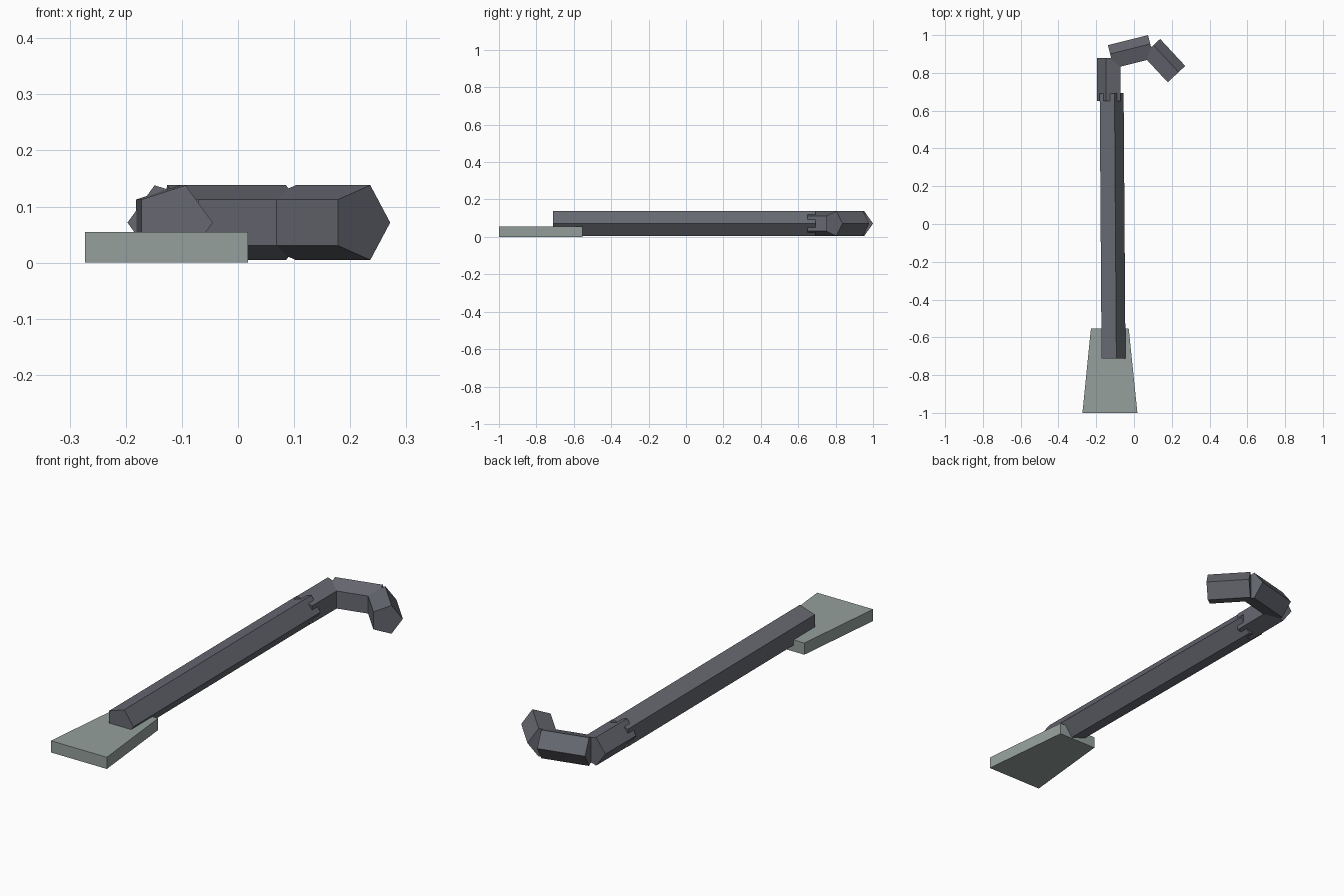
import bpy
import bmesh
import math
from mathutils import Vector

if "Cube" in bpy.data.objects:
    bpy.data.objects.remove(bpy.data.objects["Cube"], do_unlink=True)


def make_material(name, colour):
    mat = bpy.data.materials.new(name)
    mat.use_nodes = True
    mat.diffuse_color = colour
    mat.node_tree.nodes["Principled BSDF"].inputs["Base Color"].default_value = colour
    return mat


dark_metal = make_material("dark grey metal", (0.135, 0.14, 0.165, 1))
pale_metal = make_material("pale grey metal", (0.30, 0.35, 0.335, 1))


def prism(name, ring_a, ring_b, mat):
    """Closed solid between two matching rings of points."""
    bm = bmesh.new()
    a = [bm.verts.new(p) for p in ring_a]
    b = [bm.verts.new(p) for p in ring_b]
    bm.faces.new(a)
    bm.faces.new(b)
    for i in range(len(a)):
        j = (i + 1) % len(a)
        bm.faces.new((a[i], a[j], b[j], b[i]))
    bmesh.ops.recalc_face_normals(bm, faces=bm.faces)
    mesh = bpy.data.meshes.new(name)
    bm.to_mesh(mesh)
    bm.free()
    mesh.materials.append(mat)
    obj = bpy.data.objects.new(name, mesh)
    bpy.context.collection.objects.link(obj)
    return obj


RADIUS = 0.07
AXIS_Z = 0.0715


def bar(name, start, end, side):
    """Five-sided bar; its sharp edge points left (1) or right (-1) of its heading."""
    start, end = (Vector((*p, AXIS_Z)) for p in (start, end))
    heading = (end - start).normalized()
    out = Vector((-heading.y, heading.x, 0)) * side
    up = Vector((0, 0, 1))
    angles = [math.tau * i / 5 for i in range(5)]
    ring = [RADIUS * (out * math.cos(t) + up * math.sin(t)) for t in angles]
    return prism(name, [start + p for p in ring], [end + p for p in ring], dark_metal)


# Long shaft, overlapping the first hook section at its far end
bar("shaft", (-0.115, -0.712), (-0.125, 0.692), -1)

# Hook made of three bent sections
bar("hook_base", (-0.127, 0.65), (-0.127, 0.88), 1)
bar("hook_middle", (-0.121, 0.879), (0.091, 0.932), 1)
bar("hook_tip", (0.087, 0.932), (0.220, 0.789), 1)

# Flared flat blade at the front
outline = [(-0.273, -1.0), (0.018, -1.0), (-0.028, -0.553), (-0.228, -0.553)]
prism("blade", [(x, y, 0) for x, y in outline],
      [(x, y, 0.055) for x, y in outline], pale_metal)
